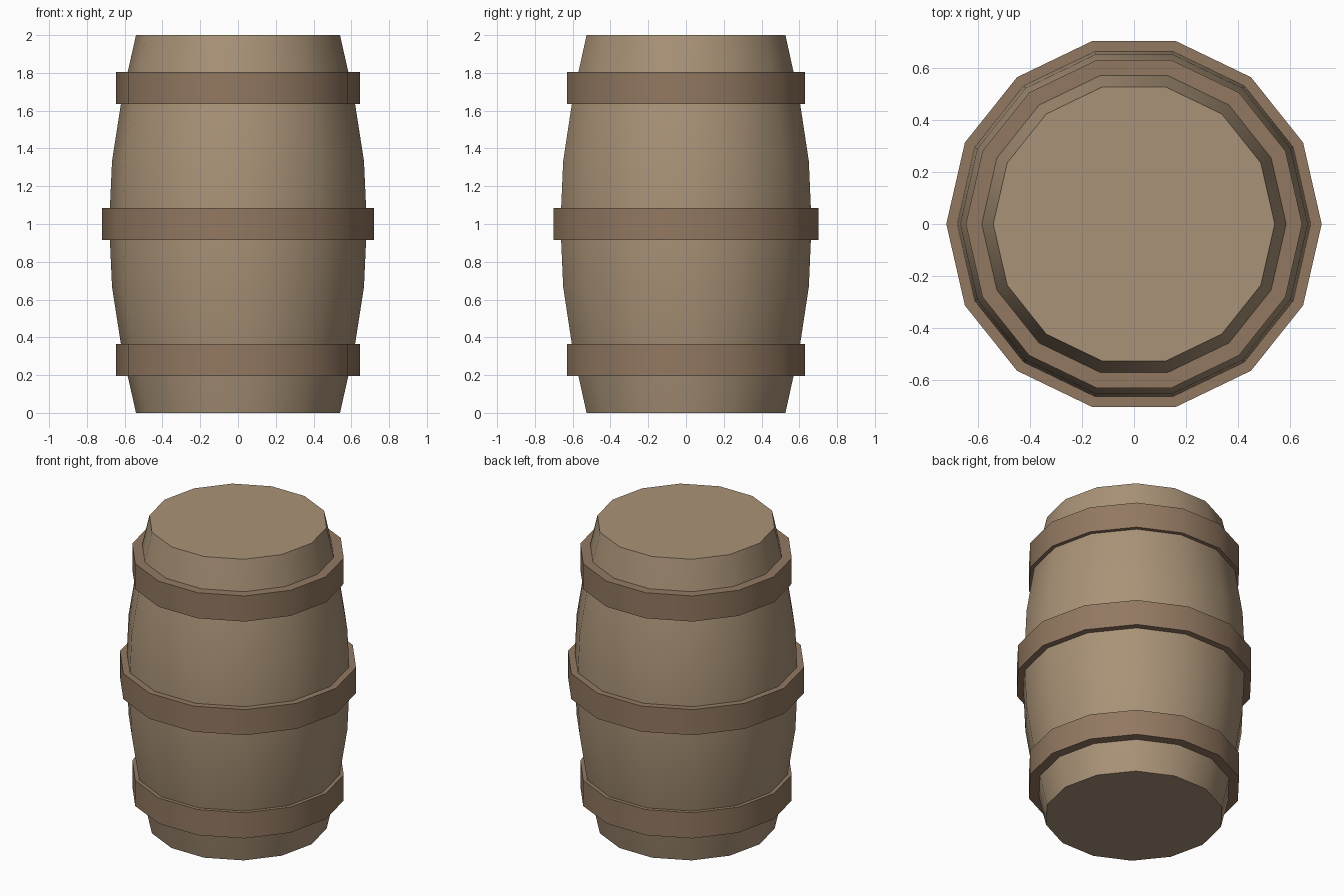
import bpy, bmesh
from math import cos, sin, tau, radians

if "Cube" in bpy.data.objects:
    bpy.data.objects.remove(bpy.data.objects["Cube"])

SIDES = 14


def material(name, rgb):
    m = bpy.data.materials.new(name)
    m.diffuse_color = (*rgb, 1)
    m.use_nodes = True
    m.node_tree.nodes["Principled BSDF"].inputs["Base Color"].default_value = m.diffuse_color
    return m


def lathe(name, profile, mat, closed=False):
    """Spin (radius, z) points around z; cap the ends, or close the loop into a ring."""
    bm = bmesh.new()
    rings = [[bm.verts.new((r * cos(tau * i / SIDES), r * sin(tau * i / SIDES), z))
              for i in range(SIDES)] for r, z in profile]
    pairs = list(zip(rings, rings[1:]))
    if closed:
        pairs.append((rings[-1], rings[0]))
    else:
        bm.faces.new(rings[0][::-1])
        bm.faces.new(rings[-1])
    for a, b in pairs:
        for i in range(SIDES):
            j = (i + 1) % SIDES
            bm.faces.new((a[i], a[j], b[j], b[i]))
    bmesh.ops.recalc_face_normals(bm, faces=bm.faces)
    mesh = bpy.data.meshes.new(name)
    bm.to_mesh(mesh)
    bm.free()
    mesh.materials.append(mat)
    ob = bpy.data.objects.new(name, mesh)
    bpy.context.collection.objects.link(ob)
    bpy.ops.object.select_all(action='DESELECT')
    ob.select_set(True)
    bpy.context.view_layer.objects.active = ob
    bpy.ops.object.shade_smooth_by_angle(angle=radians(30))
    return ob


wood = material("wood", (0.40, 0.29, 0.185))
band = material("band", (0.29, 0.19, 0.12))

# Bulging barrel body, mirrored about mid-height
half = [(0.54, 0.0), (0.615, 0.333), (0.667, 0.667)]
lathe("barrel_body", half + [(0.682, 1.0)] + [(r, 2 - z) for r, z in half[::-1]], wood)

# Three hoops whose inner faces sit inside the body
for name, z, outer, inner in (("lower_hoop", 0.28, 0.645, 0.56),
                              ("middle_hoop", 1.0, 0.72, 0.64),
                              ("upper_hoop", 1.72, 0.645, 0.56)):
    h = 0.085
    lathe(name, [(inner, z - h), (outer, z - h), (outer, z + h), (inner, z + h)],
          band, closed=True)
